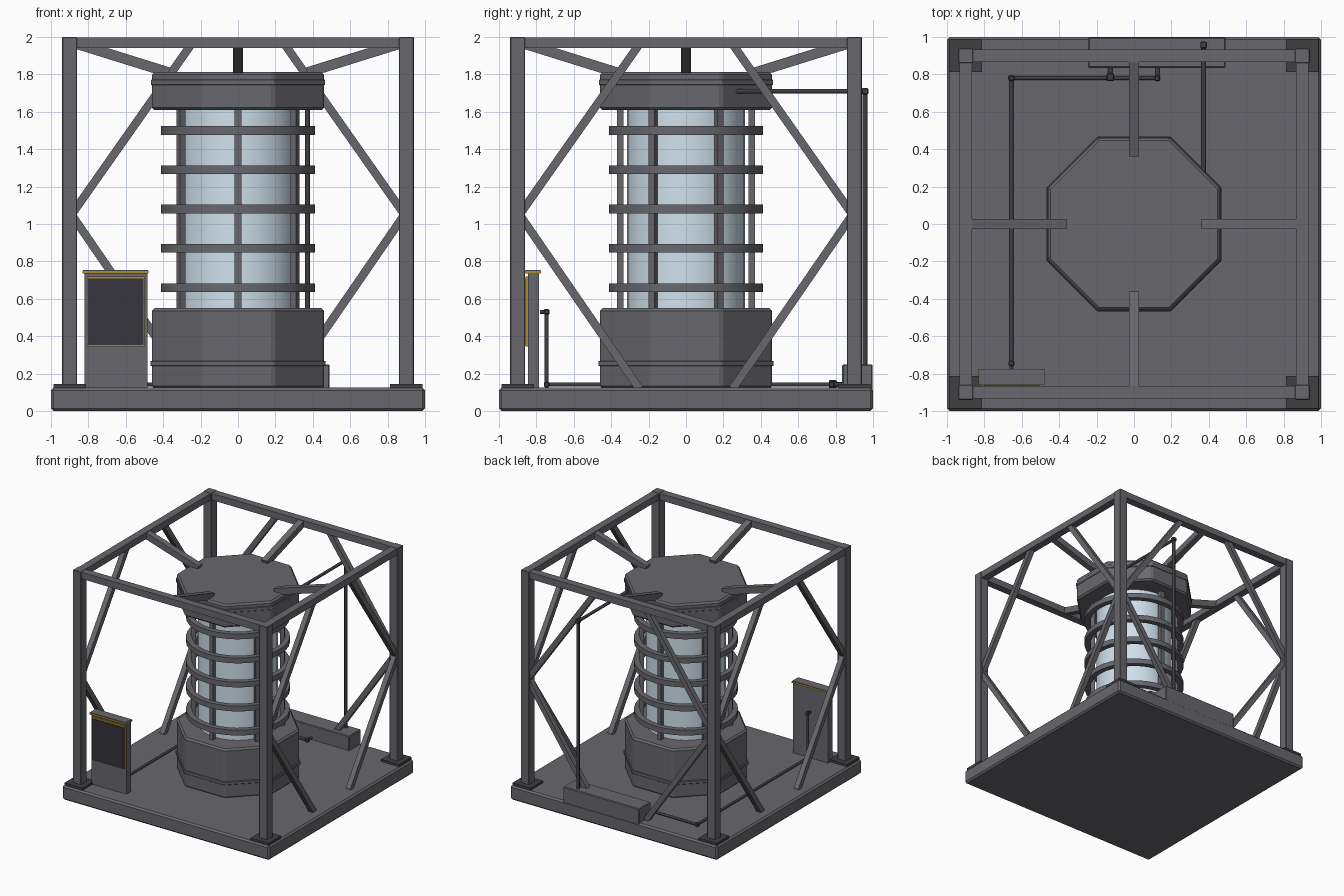
import bpy, bmesh
from math import pi, cos, sin, radians
from mathutils import Vector, Matrix

if "Cube" in bpy.data.objects:
    bpy.data.objects.remove(bpy.data.objects["Cube"])


def mat(name, c):
    m = bpy.data.materials.new(name)
    m.diffuse_color = (*c, 1)
    m.use_nodes = True
    m.node_tree.nodes["Principled BSDF"].inputs["Base Color"].default_value = m.diffuse_color
    return m


GLASS = mat("pale_glass", (0.62, 0.75, 0.84))
DARK = mat("dark_metal", (0.05, 0.05, 0.055))
SCREEN = mat("screen_black", (0.035, 0.035, 0.045))
AMBER = mat("amber", (0.45, 0.27, 0.03))
STEEL = mat("steel_grey", (0.14, 0.14, 0.155))


def finish(bm, name, m=STEEL, bevel=0, smooth=False):
    bmesh.ops.recalc_face_normals(bm, faces=bm.faces)
    me = bpy.data.meshes.new(name)
    bm.to_mesh(me)
    bm.free()
    ob = bpy.data.objects.new(name, me)
    bpy.context.collection.objects.link(ob)
    me.materials.append(m)
    if bevel:
        b = ob.modifiers.new("bevel", 'BEVEL')
        b.width, b.segments, b.limit_method = bevel, 1, 'ANGLE'
    if smooth:
        bpy.ops.object.select_all(action='DESELECT')
        bpy.context.view_layer.objects.active = ob
        ob.select_set(True)
        bpy.ops.object.shade_smooth_by_angle(angle=radians(35))
    return ob


def box(name, lo, hi, m=STEEL, bevel=0):
    bm = bmesh.new()
    lo, hi = Vector(lo), Vector(hi)
    bmesh.ops.create_cube(bm, size=1, matrix=Matrix.Translation((lo + hi) / 2)
                          @ Matrix.Diagonal((*(hi - lo), 1)))
    return finish(bm, name, m, bevel)


def cube(name, c, s, m=DARK, bevel=0.005):
    h = Vector((s, s, s)) / 2
    return box(name, Vector(c) - h, Vector(c) + h, m, bevel)


def bar(name, p, q, w, normal, m=STEEL):
    """Square bar from p to q, one pair of sides facing normal."""
    p, q, n = Vector(p), Vector(q), Vector(normal)
    d = (q - p).normalized()
    s = d.cross(n).normalized()
    rot = Matrix((s, n, d)).transposed().to_4x4()
    bm = bmesh.new()
    bmesh.ops.create_cube(bm, size=1, matrix=Matrix.Translation((p + q) / 2) @ rot
                          @ Matrix.Diagonal((w, w, (q - p).length, 1)))
    return finish(bm, name, m)


def lathe(name, profile, n, offset=0, m=STEEL, bevel=0, smooth=False, closed=False):
    """Revolve (r, z) points; open profiles get end caps."""
    bm = bmesh.new()
    rings = [[bm.verts.new((r * cos(offset + 2 * pi * i / n), r * sin(offset + 2 * pi * i / n), z))
              for i in range(n)] for r, z in profile]
    pairs = list(zip(rings, rings[1:]))
    if closed:
        pairs.append((rings[-1], rings[0]))
    else:
        bm.faces.new(rings[0])
        bm.faces.new(rings[-1])
    for a, b in pairs:
        for i in range(n):
            j = (i + 1) % n
            bm.faces.new((a[i], a[j], b[j], b[i]))
    return finish(bm, name, m, bevel, smooth)


def pipe(name, pts, r=0.012):
    for i, (p, q) in enumerate(zip(pts, pts[1:])):
        p, q = Vector(p), Vector(q)
        bm = bmesh.new()
        bmesh.ops.create_cone(bm, cap_ends=True, segments=12, radius1=r, radius2=r,
                              depth=(q - p).length, matrix=Matrix.Translation((p + q) / 2)
                              @ (q - p).to_track_quat('Z', 'Y').to_matrix().to_4x4())
        finish(bm, f"{name}_{i}", DARK, smooth=True)
    for i, p in enumerate(pts[1:-1]):
        cube(f"{name}_elbow_{i}", p, r * 2.7)


# base slab
box("base_slab", (-1, -1, 0), (1, 1, 0.125), bevel=0.014)

# corner posts and foot plates
for sx in (-1, 1):
    for sy in (-1, 1):
        x, y = 0.9 * sx, 0.9 * sy
        box("post", (x - .04, y - .04, 0.12), (x + .04, y + .04, 2), bevel=0.004)
        box("foot_plate", (x - .087, y - .087, 0.12), (x + .087, y + .087, 0.145), DARK)

# top frame beams
for s in (-1, 1):
    box("top_beam_x", (-.87, .9 * s - .033, 1.94), (.87, .9 * s + .033, 1.998))
    box("top_beam_y", (.9 * s - .033, -.87, 1.94), (.9 * s + .033, .87, 1.998))

# diagonal braces on the right, back and left sides
for k in (0, 1, 2):
    R = Matrix.Rotation(k * pi / 2, 3, 'Z')
    n = R @ Vector((1, 0, 0))
    for s in (-1, 1):
        for zt in (1.96, 0.12):
            bar("brace", R @ Vector((.9, .89 * s, 1.05)), R @ Vector((.9, .25 * s, zt)), 0.044, n)

# sloping arms from the top frame to the cap
for k in range(4):
    R = Matrix.Rotation(k * pi / 2, 3, 'Z')
    bar("top_arm", R @ Vector((.37, 0, 1.81)), R @ Vector((.89, 0, 1.972)), 0.055,
        R @ Vector((0, 1, 0)))

# octagonal pedestal and cap with raised bands
OCT = 1 / cos(pi / 8)


def octagon(name, apothem, z0, z1, bevel):
    a = apothem * OCT
    lathe(name, [(a, z0), (a, z1)], 8, pi / 8, bevel=bevel)


octagon("pedestal", .461, .12, .55, .014)
octagon("pedestal_band", .469, .24, .268, .004)
octagon("cap", .461, 1.61, 1.812, .014)
octagon("cap_band", .466, 1.742, 1.772, .003)

# glass tube
lathe("glass_tube", [(.315, .54), (.315, 1.62)], 32, m=GLASS, smooth=True)

# six upright rods around the glass
for k in range(6):
    a = pi / 2 + k * pi / 3
    c = Vector((.352 * cos(a), .352 * sin(a), 0))
    bar("tube_rod", c + Vector((0, 0, .54)), c + Vector((0, 0, 1.62)), 0.036, c.normalized())

# hoops
for k in range(5):
    z = .66 + .21 * k
    lathe("hoop", [(.365, z - .023), (.412, z - .023), (.412, z + .023), (.365, z + .023)],
          32, closed=True, smooth=True)

# control panel
box("panel_body", (-.822, -.845, .12), (-.485, -.785, .735))
box("panel_trim", (-.832, -.862, .738), (-.479, -.775, .75), AMBER)
box("panel_lid", (-.829, -.859, .735), (-.482, -.778, .755))
box("panel_screen_frame", (-.808, -.859, .345), (-.5, -.84, .72), AMBER)
box("panel_screen", (-.802, -.865, .352), (-.506, -.84, .708), SCREEN)

# junction box at the back
box("junction_box", (-.245, .835, .1), (.49, .998, .25), bevel=0.006)

# riser pipe from the cap to the junction box
pipe("riser_pipe", [(.372, .25, 1.71), (.372, .957, 1.71), (.372, .957, .24)], .013)

# floor pipe from the panel to the junction box, with a side tap
pipe("floor_pipe", [(-.655, -.78, .53), (-.655, -.745, .53), (-.655, -.745, .142),
                    (-.655, .78, .142), (.125, .78, .142), (.125, .85, .142)], .011)
pipe("tap_pipe", [(-.127, .78, .142), (-.127, .85, .142)], .013)
cube("tap_fitting", (-.127, .785, .145), .042)
